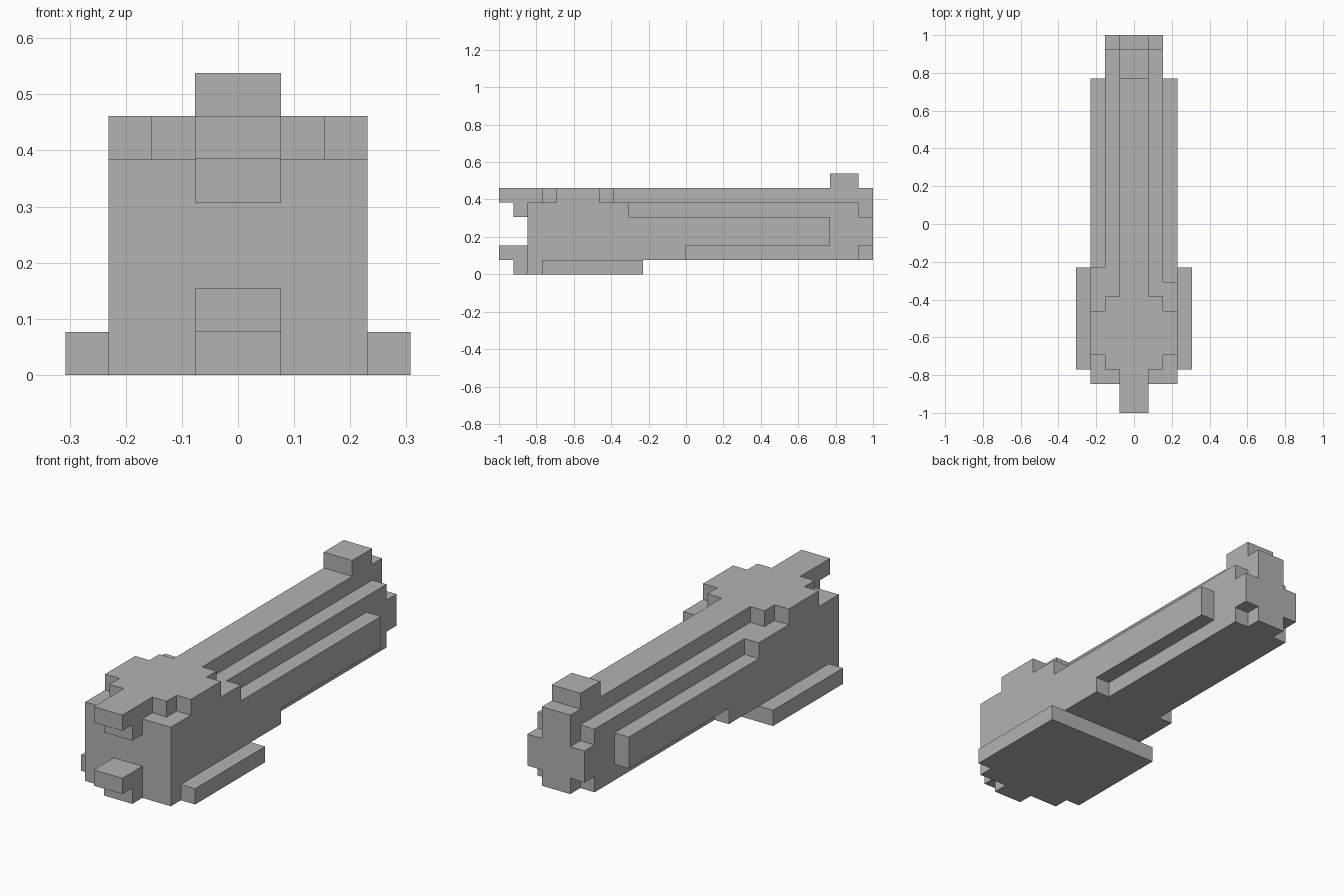
import bpy, bmesh
from mathutils import Vector

U = 1 / 13  # edge length of one building cube

old = bpy.data.objects.get("Cube")
if old:
    bpy.data.objects.remove(old)

grey = bpy.data.materials.new("light_grey")
grey.use_nodes = True
colour = (0.448, 0.448, 0.448, 1)
grey.diffuse_color = colour
grey.node_tree.nodes["Principled BSDF"].inputs["Base Color"].default_value = colour


def extrude(name, points, depth):
    """Extrude a closed 3D outline, given in cube units, along depth."""
    bm = bmesh.new()
    face = bm.faces.new([bm.verts.new(Vector(p) * U) for p in points])
    ext = bmesh.ops.extrude_face_region(bm, geom=[face], use_keep_orig=True)
    verts = [g for g in ext["geom"] if isinstance(g, bmesh.types.BMVert)]
    bmesh.ops.translate(bm, verts=verts, vec=Vector(depth) * U)
    bmesh.ops.recalc_face_normals(bm, faces=bm.faces)
    mesh = bpy.data.meshes.new(name)
    bm.to_mesh(mesh)
    bm.free()
    mesh.materials.append(grey)
    obj = bpy.data.objects.new(name, mesh)
    bpy.context.collection.objects.link(obj)
    return obj


def side_profile(name, outline, x0, x1):
    """Side outline (y, z) extruded across the width."""
    return extrude(name, [(x0, y, z) for y, z in outline], (x1 - x0, 0, 0))


def plate(name, half, z0, z1):
    """Half outline (x, y) from front to back, mirrored and extruded upwards."""
    outline = half + [(-x, y) for x, y in reversed(half)]
    return extrude(name, [(x, y, z0) for x, y in outline], (0, 0, z1 - z0))


def block(name, half_width, y0, y1, z0, z1):
    return plate(name, [(half_width, y0), (half_width, y1)], z0, z1)


# Long central body with a stepped tail
side_profile("body", [(-11, 1), (12, 1), (12, 2), (13, 2),
                      (13, 4), (12, 4), (12, 5), (-11, 5)], -2, 2)

# Side panels: tall in front, narrowing to a rail at the back
for name, x0, x1, step in (("left_panel", 2, 3, -4), ("right_panel", -3, -2, -3)):
    side_profile(name, [(-11, 1), (0, 1), (0, 2), (10, 2), (10, 4),
                        (step, 4), (step, 5), (-11, 5)], x0, x1)

# Base plate with side runners and front lip
plate("base_plate", [(1, -12), (1, -11), (3, -11), (3, -10), (4, -10), (4, -3)], 0, 1)

# Top plate: nose, stepped cover and long spine
plate("top_plate", [(1, -13), (1, -10), (2, -10), (2, -9), (3, -9), (3, -6),
                    (2, -6), (2, -5), (1, -5), (1, 13)], 5, 6)

# Small blocks at the front, the tail and on the spine
block("upper_nose_support", 1, -12, -11, 4, 5)
block("lower_nose", 1, -13, -11, 1, 2)
block("tail_bottom", 1, 12, 13, 1, 2)
block("tail_top", 1, 12, 13, 4, 5)
block("rear_sight", 1, 10, 12, 6, 7)
